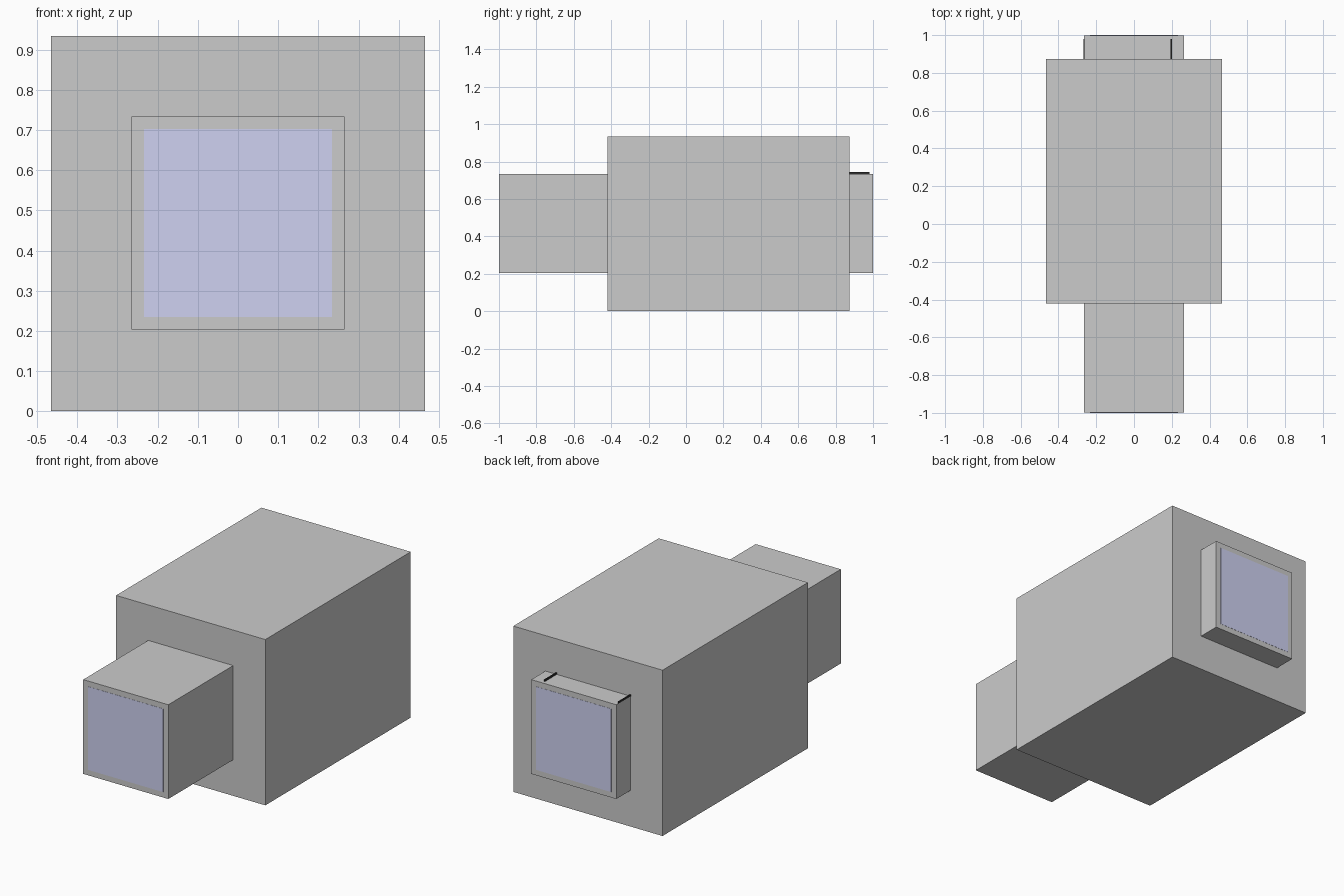
import bpy

if "Cube" in bpy.data.objects:
    bpy.data.objects.remove(bpy.data.objects["Cube"])


def material(name, color):
    mat = bpy.data.materials.new(name)
    mat.diffuse_color = color
    mat.use_nodes = True
    mat.node_tree.nodes["Principled BSDF"].inputs["Base Color"].default_value = mat.diffuse_color
    return mat


def box(name, x, y, z, mat=None):
    """Box spanning the given (min, max) ranges."""
    spans = (x, y, z)
    bpy.ops.mesh.primitive_cube_add(size=1, location=[(a + b) / 2 for a, b in spans])
    obj = bpy.context.object
    obj.name = name
    obj.scale = [b - a for a, b in spans]
    bpy.ops.object.transform_apply(location=False, rotation=False, scale=True)
    if mat:
        obj.data.materials.append(mat)
    return obj


glass = material("blue_glass", (0.62, 0.64, 0.88, 1))
dark = material("dark_strip", (0.03, 0.03, 0.03, 1))

# Main housing
box("housing", (-0.465, 0.465), (-0.421, 0.873), (0, 0.934))

# Square snouts at both ends
box("front_snout", (-0.265, 0.265), (-0.999, -0.421), (0.203, 0.734))
box("back_snout", (-0.265, 0.265), (0.873, 0.999), (0.203, 0.734))

# Glass panes set into the snout ends
for name, y in (("front_pane", (-1.0, -0.99)), ("back_pane", (0.99, 1.0))):
    box(name, (-0.234, 0.234), y, (0.234, 0.703), glass)

# Thin strips on top of the back snout
for name, x in (("left_strip", -0.264), ("right_strip", 0.197)):
    box(name, (x - 0.003, x + 0.003), (0.873, 0.98), (0.734, 0.744), dark)
